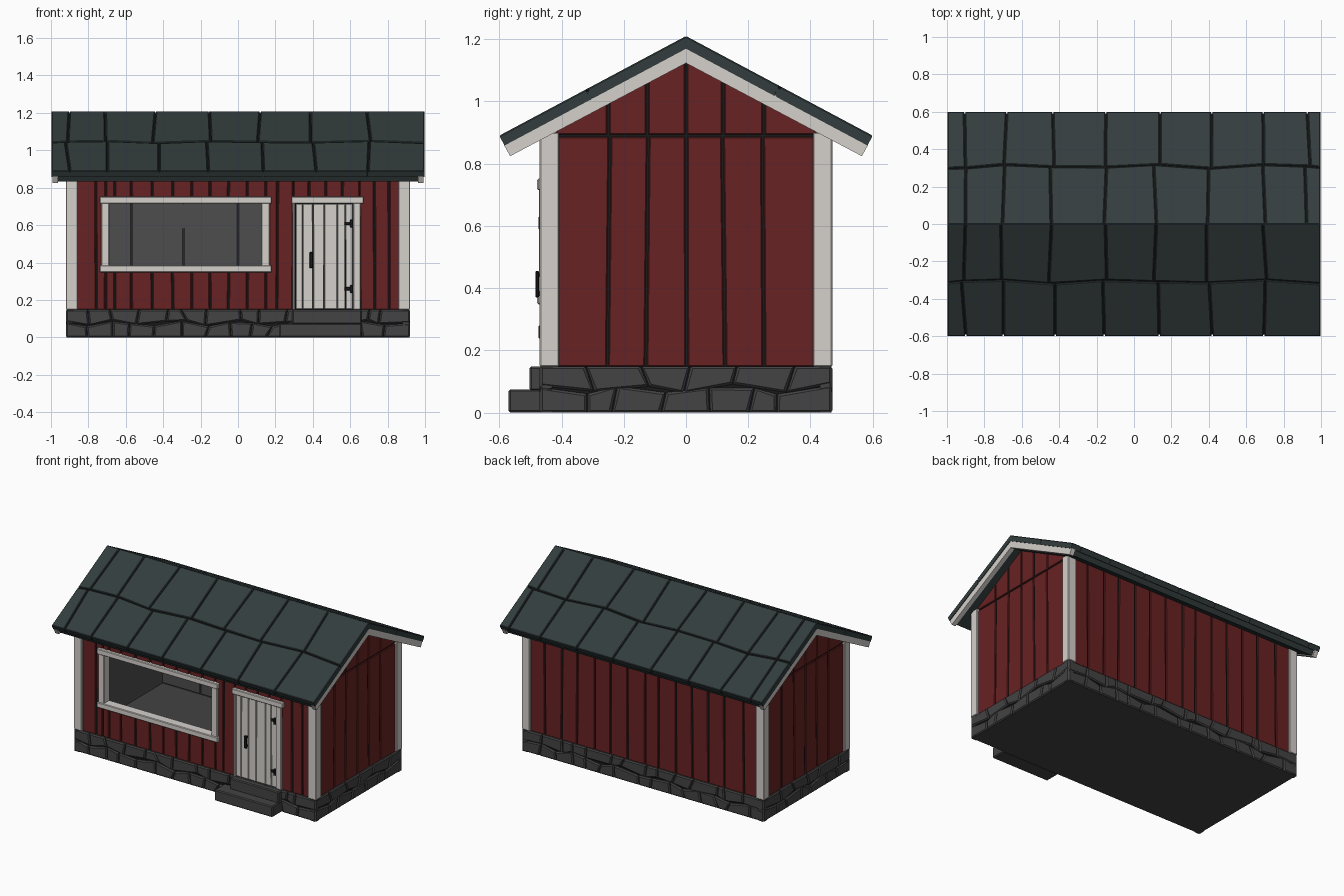
import bpy, bmesh, math, random
from mathutils import Vector as V

if "Cube" in bpy.data.objects:
    bpy.data.objects.remove(bpy.data.objects["Cube"])

random.seed(4)

def mat(name, *c):
    m = bpy.data.materials.new(name)
    m.diffuse_color = (*c, 1)
    m.use_nodes = True
    m.node_tree.nodes["Principled BSDF"].inputs["Base Color"].default_value = m.diffuse_color
    return m

RED = mat("barn red", 0.14, 0.016, 0.017)
WHITE = mat("trim white", 0.66, 0.63, 0.60)
SLATE = mat("slate green", 0.033, 0.046, 0.047)
STONE = mat("stone grey", 0.056, 0.056, 0.056)
LINING = mat("inner grey", 0.075, 0.075, 0.075)
DARK = mat("dark groove", 0.010, 0.010, 0.010)

def finish(bm, name, mats, rule=None):
    bmesh.ops.recalc_face_normals(bm, faces=bm.faces[:])
    for f in bm.faces:
        f.material_index = rule(f) if rule else 0
    me = bpy.data.meshes.new(name)
    bm.to_mesh(me)
    bm.free()
    for m in mats:
        me.materials.append(m)
    ob = bpy.data.objects.new(name, me)
    bpy.context.collection.objects.link(ob)
    return ob

def panel(bm, pts, frame, depth, ch):
    """Chamfered slab: 2D outline in a frame (origin, u, v, outward normal)."""
    o, u, v, n = frame
    cu = sum(p[0] for p in pts) / len(pts)
    cv = sum(p[1] for p in pts) / len(pts)
    at = lambda a, b, d: bm.verts.new(o + u * a + v * b - n * d)
    back = [at(a, b, depth) for a, b in pts]
    mid = [at(a, b, ch) for a, b in pts]
    front = [at(a + math.copysign(ch, cu - a), b + math.copysign(ch, cv - b), 0) for a, b in pts]
    bm.faces.new(back)
    bm.faces.new(front)
    k = len(pts)
    for r, s in ((back, mid), (mid, front)):
        for i in range(k):
            j = (i + 1) % k
            bm.faces.new((r[i], r[j], s[j], s[i]))

def course(bm, frame, seams, span, gap, depth, ch, jit):
    """Row of slabs between wobbly seams; span(u, middle) gives low and high limits."""
    last = len(seams) - 1
    wob = [[0 if i in (0, last) else random.uniform(-jit, jit) for _ in "ab"] for i in range(last + 1)]
    for i in range(last):
        a, b = seams[i], seams[i + 1]
        for lo, hi in span((a + b) / 2):
            p = [(a + wob[i][0] + gap, lo(a)), (b + wob[i + 1][0] - gap, lo(b)),
                 (b + wob[i + 1][1] - gap, hi(b)), (a + wob[i][1] + gap, hi(a))]
            panel(bm, p, frame, depth, ch)

def flat(z):
    return lambda u: z

def box(bm, x0, x1, y0, y1, z0, z1, ch=0.0):
    vs = bmesh.ops.create_cube(bm, size=1)["verts"]
    for w in vs:
        w.co = V(((x0, x1)[w.co.x > 0], (y0, y1)[w.co.y > 0], (z0, z1)[w.co.z > 0]))
    if ch:
        es = list({e for w in vs for e in w.link_edges})
        bmesh.ops.bevel(bm, geom=es, offset=ch, segments=1, affect='EDGES')

def boxes(name, m, ch, *dims):
    bm = bmesh.new()
    for d in dims:
        box(bm, *d, ch)
    return finish(bm, name, [m])

def spread(lo, hi, n, j=0.0):
    return [lo + (hi - lo) * i / n + (random.uniform(-j, j) if 0 < i < n else 0) for i in range(n + 1)]

X, Y, Z = V((1, 0, 0)), V((0, 1, 0)), V((0, 0, 1))
SL = math.atan2(0.32, 0.6)
C, S = math.cos(SL), math.sin(SL)

# foundation core and stones
bm = bmesh.new()
box(bm, -0.908, 0.908, -0.458, 0.458, 0, 0.143)
finish(bm, "foundation_core", [DARK, STONE], lambda f: int(abs(f.normal.z) > 0.5))
bm = bmesh.new()
for s in (-1, 1):
    for frame, half, n in (((Y * 0.47 * s, X, Z, Y * s), 0.92, 15), ((X * 0.92 * s, Y, Z, X * s), 0.47, 7)):
        ph = random.uniform(0, 6)
        mid = lambda u, k=0: 0.075 + 0.014 * math.sin(u * 19 + ph)
        course(bm, frame, spread(-half, half, n, 0.03), lambda u: [(flat(0), lambda t: mid(t) - 0.002)],
               0.002, 0.04, 0.007, 0.018)
        course(bm, frame, spread(-half, half, n - 1, 0.03), lambda u: [(lambda t: mid(t) + 0.002, flat(0.148))],
               0.002, 0.04, 0.007, 0.018)
finish(bm, "foundation_stones", [STONE])
boxes("door_steps", STONE, 0.006, (0.22, 0.66, -0.57, -0.46, 0, 0.075), (0.29, 0.66, -0.503, -0.46, 0.07, 0.148))

# wall core: hollow room with window opening, dark outside and grey inside
bm = bmesh.new()
for d in ((-0.9, 0.9, 0.41, 0.45, 0.14, 0.9), (-0.9, -0.86, -0.45, 0.45, 0.14, 0.9),
          (0.86, 0.9, -0.45, 0.45, 0.14, 0.9), (-0.9, -0.69, -0.45, -0.41, 0.14, 0.9),
          (0.13, 0.9, -0.45, -0.41, 0.14, 0.9), (-0.69, 0.13, -0.45, -0.41, 0.14, 0.38),
          (-0.69, 0.13, -0.45, -0.41, 0.72, 0.9)):
    box(bm, *d)

def inward(f):
    c = f.calc_center_median()
    return int(f.normal.x * c.x + f.normal.y * c.y < 0 or abs(f.normal.z) > 0.5)
finish(bm, "wall_core", [DARK, LINING], inward)

# gable core above the room
bm = bmesh.new()
panel(bm, [(-0.45, 0.87), (0.45, 0.87), (0.45, 0.91), (0, 1.15), (-0.45, 0.91)], (X * 0.9, Y, Z, X), 1.8, 0)
finish(bm, "gable_core", [DARK, LINING], lambda f: int(f.normal.z < -0.5))

# inner back wall boards
bm = bmesh.new()
course(bm, (Y * 0.402, X, Z, -Y), spread(-0.86, 0.86, 6), lambda u: [(flat(0.15), flat(0.87))], 0.003, 0.008, 0.002, 0.006)
finish(bm, "inner_back_boards", [LINING])

# red wall boards
def front_span(u):
    if -0.71 < u < 0.15:
        return [(flat(0.148), flat(0.37)), (flat(0.73), flat(0.9))]
    if 0.295 < u < 0.65:
        return [(flat(0.73), flat(0.9))]
    return [(flat(0.148), flat(0.9))]

bm = bmesh.new()
course(bm, (Y * -0.457, X, Z, -Y),
       [-0.87, -0.76, -0.71, -0.66, -0.57, -0.46, -0.35, -0.25, -0.15, -0.05, 0.05, 0.15, 0.21, 0.295,
        0.38, 0.47, 0.56, 0.65, 0.73, 0.81, 0.87], front_span, 0.004, 0.012, 0.003, 0.003)
finish(bm, "front_boards", [RED])
bm = bmesh.new()
course(bm, (Y * 0.457, X, Z, Y), spread(-0.87, 0.87, 14, 0.01), lambda u: [(flat(0.148), flat(0.9))],
       0.004, 0.012, 0.003, 0.006)
finish(bm, "back_boards", [RED])
bm = bmesh.new()
rake = lambda u: 1.15 - 0.533 * abs(u)
for s in (-1, 1):
    frame = (X * 0.907 * s, Y, Z, X * s)
    seams = [-0.42, -0.25, -0.125, 0, 0.12, 0.25, 0.42]
    course(bm, frame, seams, lambda u: [(flat(0.148), flat(0.886))], 0.004, 0.012, 0.003, 0.006)
    course(bm, frame, seams, lambda u: [(flat(0.894), rake)], 0.004, 0.012, 0.003, 0)
finish(bm, "side_boards", [RED])

# white corner boards
boxes("corner_boards", WHITE, 0.004, *[
    (*sorted((sx * 0.858, sx * 0.92)), *sorted((sy * 0.408, sy * 0.47)), 0.148, 0.9)
    for sx in (-1, 1) for sy in (-1, 1)])

# window frame
boxes("window_frame", WHITE, 0.004,
      (-0.74, 0.18, -0.478, -0.41, 0.715, 0.752), (-0.74, 0.18, -0.478, -0.41, 0.348, 0.385),
      (-0.732, -0.688, -0.472, -0.41, 0.38, 0.72), (0.125, 0.17, -0.472, -0.41, 0.38, 0.72))

# door
boxes("door_frame", WHITE, 0.004, (0.285, 0.672, -0.478, -0.44, 0.715, 0.752),
      (0.292, 0.306, -0.47, -0.44, 0.148, 0.72), (0.615, 0.655, -0.47, -0.44, 0.148, 0.72))
bm = bmesh.new()
course(bm, (Y * -0.46, X, Z, -Y), [0.308, 0.345, 0.4, 0.46, 0.53, 0.575, 0.614],
       lambda u: [(flat(0.152), flat(0.712))], 0.002, 0.012, 0.002, 0.002)
finish(bm, "door_boards", [WHITE])
boxes("door_handle", DARK, 0.003, (0.382, 0.402, -0.484, -0.472, 0.37, 0.455),
      (0.386, 0.398, -0.478, -0.45, 0.375, 0.39), (0.386, 0.398, -0.478, -0.45, 0.435, 0.45))
boxes("door_hinges", DARK, 0.002, *[(0.57, 0.615, -0.466, -0.455, z, z + 0.018) for z in (0.25, 0.6)],
      *[(0.6, 0.614, -0.474, -0.455, z - 0.012, z + 0.03) for z in (0.25, 0.6)])

# roof: dark underlay, slate tiles in two rows per slope
L = 0.6 / C
tiles, deck = bmesh.new(), bmesh.new()
for s in (-1, 1):
    down, n = V((0, s * C, -S)), V((0, s * S, C))
    top = Z * 1.21
    upper = [-1, -0.91, -0.70, -0.45, -0.15, 0.11, 0.39, 0.70, 0.92, 1]
    lower = [-1, -0.91, -0.69, -0.43, -0.16, 0.13, 0.41, 0.69, 0.93, 1]
    if s < 0:
        upper, lower = upper[:-2] + [1], lower[:-2] + [1]
    wave = lambda u: 0.35 + 0.012 * math.sin(u * 9 + s)
    course(tiles, (top, X, down, n), upper, lambda u: [(flat(0), lambda t: wave(t) - 0.004)],
           0.004, 0.036, 0.004, 0.012)
    course(tiles, (top, X, down, n), lower, lambda u: [(lambda t: wave(t) + 0.004, flat(L))],
           0.004, 0.036, 0.004, 0.012)
    panel(deck, [(-0.995, 0), (0.995, 0), (0.995, L - 0.006), (-0.995, L - 0.006)], (top - n * 0.009, X, down, n), 0.024, 0)
    panel(deck, [(-0.97, 0), (0.97, 0), (0.97, L - 0.01), (-0.97, L - 0.01)], (top - n * 0.03, X, down, n), 0.04, 0)
finish(tiles, "roof_tiles", [SLATE])
finish(deck, "roof_underlay", [DARK, SLATE], lambda f: int(f.normal.z < 0.5))

# white rake boards under both roof ends
bm = bmesh.new()
for sx in (-1, 1):
    for sy in (-1, 1):
        panel(bm, [(0, -0.038), (0.585 * sy, -0.35), (0.565 * sy, -0.386), (0, -0.087)],
              (V((sx * 0.992, 0, 1.21)), Y, Z, X * sx), 0.03, 0)
finish(bm, "rake_boards", [WHITE])
